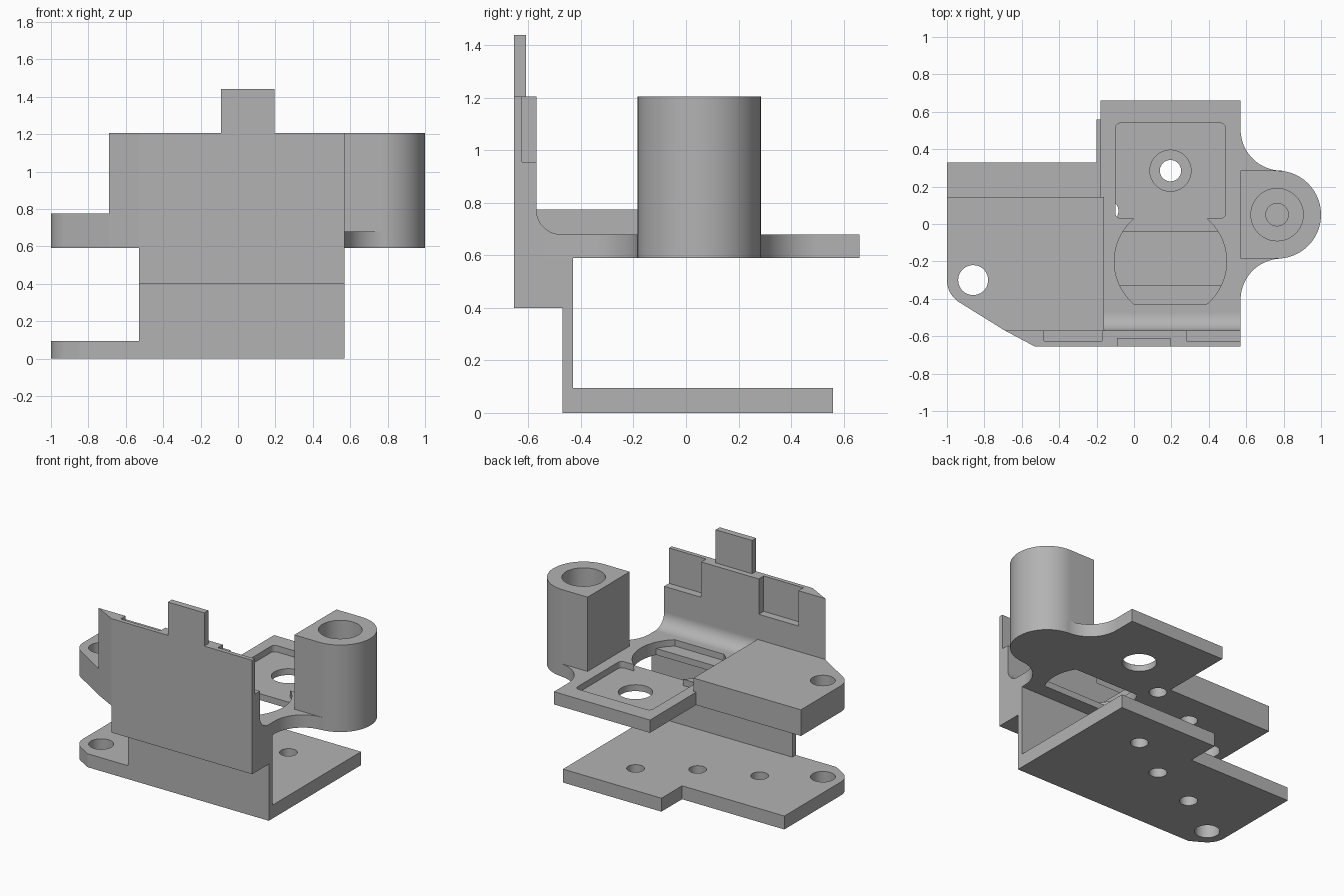
import bpy, bmesh
from math import cos, sin, radians
from mathutils import Vector

if "Cube" in bpy.data.objects:
    bpy.data.objects.remove(bpy.data.objects["Cube"])

GREY = bpy.data.materials.new("plain_grey")
GREY.use_nodes = True
GREY.diffuse_color = (0.45, 0.45, 0.45, 1)
GREY.node_tree.nodes["Principled BSDF"].inputs["Base Color"].default_value = (0.45, 0.45, 0.45, 1)


def arc(cx, cy, r, a0, a1, n=20):
    angles = [radians(a0 + (a1 - a0) * i / n) for i in range(n + 1)]
    return [(cx + r * cos(a), cy + r * sin(a)) for a in angles]


def circle(cx, cy, r):
    return arc(cx, cy, r, 0, 360, 48)[:-1]


def rect(x0, x1, y0, y1):
    return [(x0, y0), (x1, y0), (x1, y1), (x0, y1)]


def prism(name, outline, lo, hi, along_x=False):
    """Extrude an outline up z, or a (y, z) outline along x."""
    bm = bmesh.new()
    place = (lambda p: (lo, p[0], p[1])) if along_x else (lambda p: (p[0], p[1], lo))
    face = bm.faces.new([bm.verts.new(place(p)) for p in outline])
    out = bmesh.ops.extrude_face_region(bm, geom=[face])
    step = Vector((hi - lo, 0, 0)) if along_x else Vector((0, 0, hi - lo))
    bmesh.ops.translate(bm, vec=step, verts=[v for v in out["geom"] if isinstance(v, bmesh.types.BMVert)])
    bmesh.ops.recalc_face_normals(bm, faces=bm.faces)
    mesh = bpy.data.meshes.new(name)
    bm.to_mesh(mesh)
    bm.free()
    mesh.materials.append(GREY)
    obj = bpy.data.objects.new(name, mesh)
    bpy.context.collection.objects.link(obj)
    return obj


def carve(obj, outline, lo, hi):
    """Cut a prism out of a part."""
    cutter = prism("cutter", outline, lo, hi)
    cutter.hide_render = True
    mod = obj.modifiers.new("cut", "BOOLEAN")
    mod.operation = "DIFFERENCE"
    mod.solver = "EXACT"
    mod.object = cutter
    bpy.context.view_layer.update()
    result = bpy.data.meshes.new_from_object(obj.evaluated_get(bpy.context.evaluated_depsgraph_get()))
    obj.modifiers.clear()
    obj.data = result
    bpy.data.objects.remove(cutter)


def barrel(a0, a1):
    """Circle with its top and bottom cut flat."""
    return arc(0.195, -0.2, 0.3, a0, a1) + arc(0.195, -0.2, 0.3, 180 - a1, 180 - a0)


BASE, DECK, TOP = 0.59, 0.68, 1.205
corner = arc(-0.86, -0.3, 0.14, 180, 240, 12)
mount_hole = circle(-0.86, -0.3, 0.08)
screw_holes = [circle(x, y, 0.057) for x, y in ((0.195, 0.285), (-0.14, 0.07), (-0.52, -0.08))]

# Lower plate with a stepped back edge
lower_plate = prism("lower_plate", corner + [(-0.847, -0.47), (0.57, -0.47), (0.57, 0.56),
                    (-0.2, 0.56), (-0.2, 0.33), (-1, 0.33)], 0, 0.095)
for hole in screw_holes + [mount_hole]:
    carve(lower_plate, hole, -0.1, 0.2)

# Uprights joining the two levels
prism("lower_wall", rect(-0.53, 0.57, -0.47, -0.43), 0.095, 0.4)
prism("wall_foot", rect(-0.53, 0.57, -0.655, -0.43), 0.4, BASE)

# Front wall with two notches behind its top edge, and a tab
front_wall = prism("front_wall", [(-0.53, -0.655), (0.57, -0.655), (0.57, -0.57), (-0.69, -0.57)], BASE, TOP)
for x0, x1 in ((-0.48, -0.17), (0.28, 0.7)):
    carve(front_wall, rect(x0, x1, -0.625, -0.5), 0.955, 1.4)
prism("top_tab", rect(-0.09, 0.195, -0.655, -0.61), TOP, 1.44)

# Thick side block
side_block = prism("side_block", corner + [(-0.69, -0.57), (-0.16, -0.57), (-0.16, 0.145), (-1, 0.145)], BASE, 0.775)
carve(side_block, mount_hole, 0.5, 0.9)
for hole in screw_holes[1:]:
    carve(side_block, hole, 0.5, 0.66)

# Upper plate, flared towards the round post
upper_plate = prism("upper_plate", [(-0.16, -0.57), (0.57, -0.57)]
                    + arc(0.79, -0.405, 0.22, 180, 90) + arc(0.79, 0.505, 0.22, 270, 180)
                    + [(0.57, 0.66), (-0.18, 0.66), (-0.18, 0.145), (-0.16, 0.145)], BASE, DECK)
pocket = (arc(0.46, 0.06, 0.03, -90, 0, 6) + arc(0.46, 0.51, 0.03, 0, 90, 6)
          + arc(-0.07, 0.51, 0.03, 90, 180, 6) + arc(-0.07, 0.06, 0.03, 180, 270, 6))
carve(upper_plate, pocket, 0.635, 0.8)
carve(upper_plate, barrel(-50, 55), 0.635, 0.81)
carve(upper_plate, barrel(-25.7, 32.2), 0.5, 0.82)
carve(upper_plate, circle(0.195, 0.285, 0.11), 0.5, 0.8)
carve(upper_plate, screw_holes[1], 0.5, 0.66)

# Hollow curve where the plate meets the wall
prism("wall_fillet", [(-0.57, DECK)] + arc(-0.475, 0.775, 0.095, 270, 180), -0.16, 0.57, along_x=True)

# Round post with a stepped bore
post = prism("round_post", [(0.57, -0.185)] + arc(0.765, 0.05, 0.235, -90, 90, 40) + [(0.57, 0.285)], BASE, TOP)
carve(post, circle(0.765, 0.05, 0.14), 0.75, 1.4)
carve(post, circle(0.765, 0.05, 0.06), 0.685, 1.3)

# Smooth curved sides, keep edges sharp
for obj in (lower_plate, side_block, upper_plate, post, bpy.data.objects["wall_fillet"]):
    bpy.ops.object.select_all(action="DESELECT")
    obj.select_set(True)
    bpy.context.view_layer.objects.active = obj
    bpy.ops.object.shade_smooth_by_angle(angle=radians(30))
